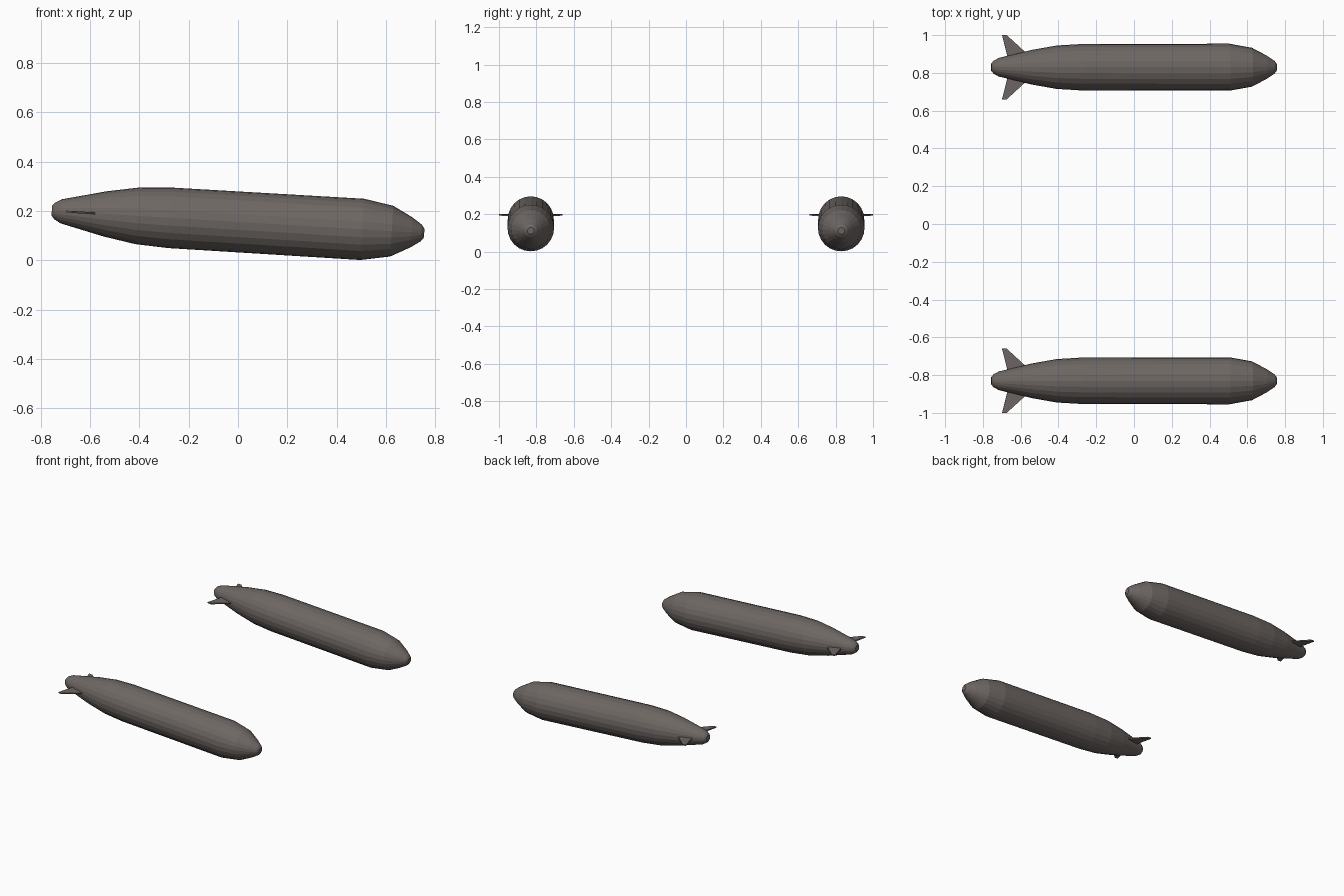
import bpy, bmesh, math
from mathutils import Matrix

if "Cube" in bpy.data.objects:
    bpy.data.objects.remove(bpy.data.objects["Cube"])

SIDES = 24
TILT = math.atan(0.06)          # nose points slightly down
AXIS_Z = 0.156                  # height of the axis at x = 0

grey = bpy.data.materials.new("warm dark grey")
grey.diffuse_color = (0.155, 0.135, 0.126, 1)
grey.use_nodes = True
grey.node_tree.nodes["Principled BSDF"].inputs["Base Color"].default_value = grey.diffuse_color

# (position along axis, radius), tail to nose
PROFILE = [(-0.757, 0.020), (-0.745, 0.034), (-0.718, 0.049), (-0.54, 0.092),
           (-0.41, 0.115), (-0.275, 0.123), (0.0, 0.1235), (0.505, 0.1245),
           (0.625, 0.103), (0.705, 0.061), (0.745, 0.034), (0.757, 0.018)]

# Fin outline: along axis, sideways from the axis
FIN = [(-0.56, 0.04), (-0.582, 0.085), (-0.675, 0.17), (-0.70, 0.17),
       (-0.672, 0.06), (-0.664, 0.03)]
FIN_THICK = 0.008


def finish(bm, name, y):
    bmesh.ops.recalc_face_normals(bm, faces=bm.faces[:])
    bm.transform(Matrix.Translation((0, y, AXIS_Z)) @ Matrix.Rotation(TILT, 4, 'Y'))
    me = bpy.data.meshes.new(name)
    bm.to_mesh(me)
    bm.free()
    me.materials.append(grey)
    ob = bpy.data.objects.new(name, me)
    bpy.context.collection.objects.link(ob)
    return ob


def tank_body(name, y):
    bm = bmesh.new()
    rings = []
    for s, r in PROFILE:
        rings.append([bm.verts.new((s, r * math.sin(2 * math.pi * i / SIDES),
                                    r * math.cos(2 * math.pi * i / SIDES)))
                      for i in range(SIDES)])
    for a, b in zip(rings, rings[1:]):
        for i in range(SIDES):
            j = (i + 1) % SIDES
            bm.faces.new((a[i], a[j], b[j], b[i]))
    bm.faces.new(rings[0])
    bm.faces.new(rings[-1])
    finish(bm, name, y)


def tail_fin(name, y, side):
    bm = bmesh.new()
    face = bm.faces.new([bm.verts.new((s, side * w, -FIN_THICK / 2)) for s, w in FIN])
    ext = bmesh.ops.extrude_face_region(bm, geom=[face])
    bmesh.ops.translate(bm, vec=(0, 0, FIN_THICK),
                        verts=[v for v in ext["geom"] if isinstance(v, bmesh.types.BMVert)])
    finish(bm, name, y)


# Two identical tanks, each with a pair of tail fins
for label, y in (("left", 0.83), ("right", -0.83)):
    tank_body(label + "_tank_body", y)
    tail_fin(label + "_tank_fin_a", y, 1)
    tail_fin(label + "_tank_fin_b", y, -1)
